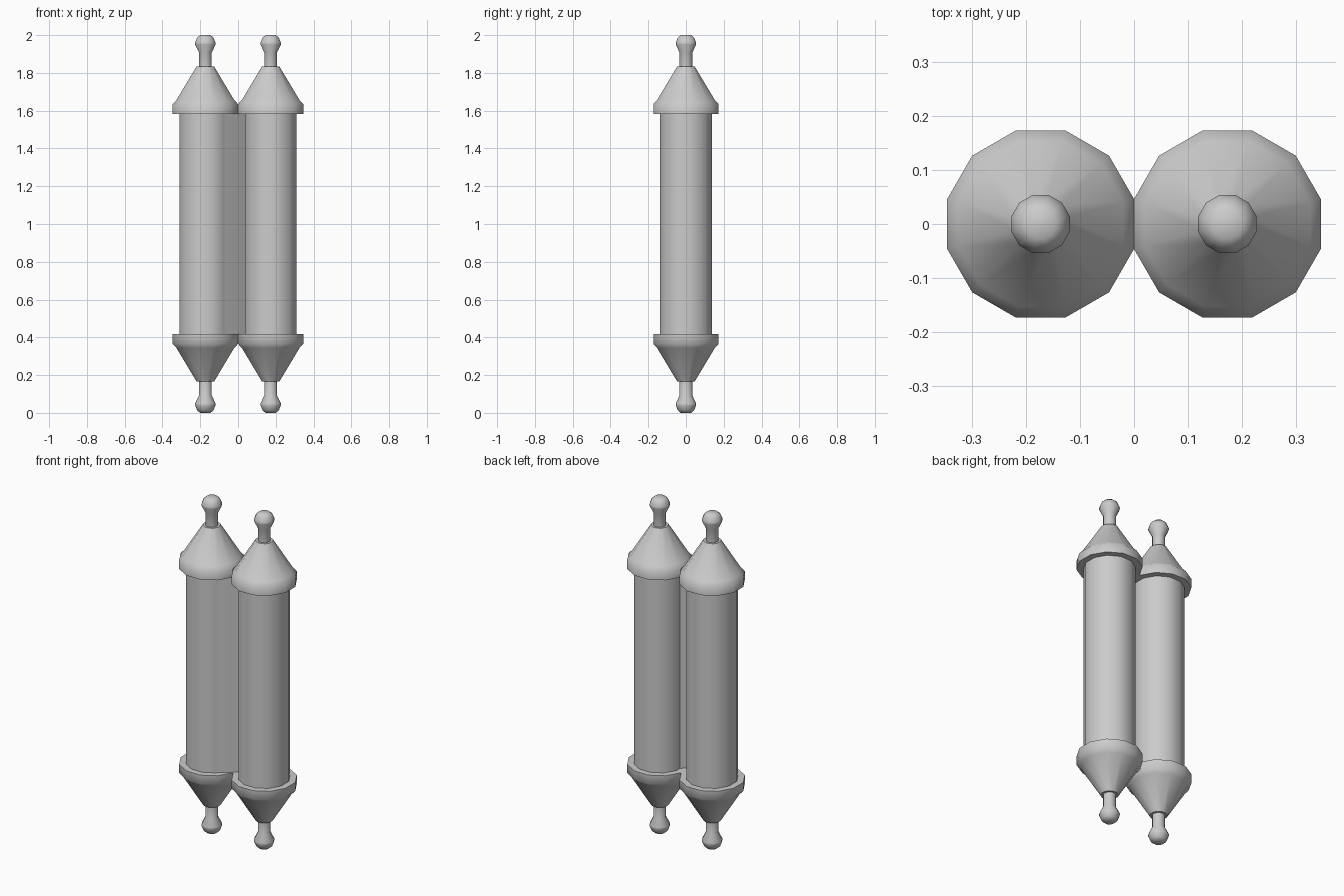
import bpy, math

if "Cube" in bpy.data.objects:
    bpy.data.objects.remove(bpy.data.objects["Cube"])

SIDES = 12
FLAT = math.cos(math.pi / SIDES)   # profile radii are measured to the flats
ROLL_X = 0.173


def finish(name, verts, faces, x=0.0):
    mesh = bpy.data.meshes.new(name)
    mesh.from_pydata(verts, [], faces)
    mesh.update()
    ob = bpy.data.objects.new(name, mesh)
    ob.location.x = x
    bpy.context.collection.objects.link(ob)
    bpy.ops.object.select_all(action='DESELECT')
    ob.select_set(True)
    bpy.context.view_layer.objects.active = ob
    bpy.ops.object.mode_set(mode='EDIT')
    bpy.ops.mesh.select_all(action='SELECT')
    bpy.ops.mesh.normals_make_consistent(inside=False)
    bpy.ops.object.mode_set(mode='OBJECT')
    bpy.ops.object.shade_smooth_by_angle(angle=math.radians(50))
    return ob


def lathe(name, profile, x):
    """Twelve-sided turned part from (radius, height) points, capped at both ends."""
    verts, faces = [], []
    for r, z in profile:
        for i in range(SIDES):
            a = 2 * math.pi * (i + 0.5) / SIDES
            verts.append((r / FLAT * math.cos(a), r / FLAT * math.sin(a), z))
    for k in range(len(profile) - 1):
        for i in range(SIDES):
            j = (i + 1) % SIDES
            faces.append((k * SIDES + i, k * SIDES + j,
                          (k + 1) * SIDES + j, (k + 1) * SIDES + i))
    faces.append(tuple(reversed(range(SIDES))))
    last = (len(profile) - 1) * SIDES
    faces.append(tuple(range(last, last + SIDES)))
    return finish(name, verts, faces, x)


# profiles of the upper end; the lower end is mirrored about z = 1
cap = [(0.173, 1.583), (0.173, 1.635), (0.153, 1.656), (0.047, 1.833)]
handle = [(0.034, 1.82), (0.034, 1.908), (0.054, 1.95), (0.054, 1.96),
          (0.043, 1.987), (0.027, 2.0)]

for side, x in (("left", -ROLL_X), ("right", ROLL_X)):
    # rolled paper
    lathe(side + "_roll", [(0.137, 0.41), (0.137, 1.59)], x)
    # end caps and knobbed handles
    for end in ("top", "bottom"):
        for part, prof in (("cap", cap), ("handle", handle)):
            pts = prof if end == "top" else [(r, 2 - z) for r, z in prof]
            lathe(f"{side}_{end}_{part}", pts, x)

# sheet of paper passing between the two rolls
path = [(-0.075, -0.1), (-0.02, -0.055), (0.04, 0.0)]
t = 0.004
outline = path + [(px - t, py + t) for px, py in reversed(path)]
n = len(outline)
verts = [(px, py, z) for z in (0.41, 1.59) for px, py in outline]
faces = [(i, (i + 1) % n, n + (i + 1) % n, n + i) for i in range(n)]
faces += [tuple(reversed(range(n))), tuple(range(n, 2 * n))]
finish("paper_sheet", verts, faces)
